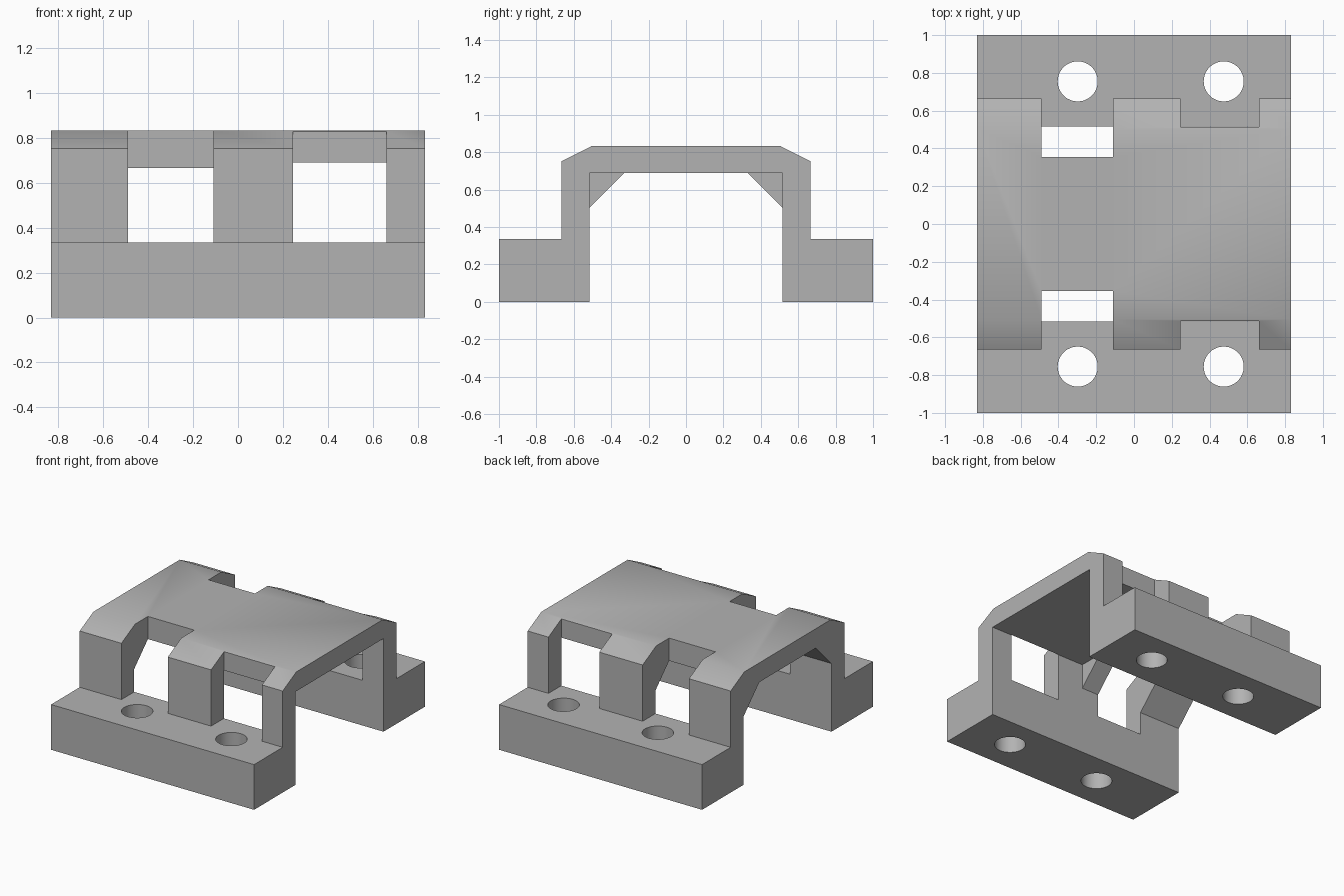
import bpy
import bmesh
import math
from mathutils import Vector

cube = bpy.data.objects.get("Cube")
if cube:
    bpy.data.objects.remove(cube, do_unlink=True)

grey = bpy.data.materials.new("plain_grey")
grey.use_nodes = True
grey.diffuse_color = (0.45, 0.45, 0.45, 1)
grey.node_tree.nodes["Principled BSDF"].inputs["Base Color"].default_value = (0.45, 0.45, 0.45, 1)

X_END = 0.832
BASE_TOP = 0.335
INNER = 0.515
OUTER = 0.665


def link(name, bm):
    bmesh.ops.recalc_face_normals(bm, faces=bm.faces)
    mesh = bpy.data.meshes.new(name)
    bm.to_mesh(mesh)
    bm.free()
    mesh.materials.append(grey)
    obj = bpy.data.objects.new(name, mesh)
    bpy.context.collection.objects.link(obj)
    return obj


def prism(name, profile, x0, x1):
    """Extrude a closed (y, z) profile along x."""
    bm = bmesh.new()
    face = bm.faces.new([bm.verts.new((x0, y, z)) for y, z in profile])
    moved = bmesh.ops.extrude_face_region(bm, geom=[face])["geom"]
    verts = [v for v in moved if isinstance(v, bmesh.types.BMVert)]
    bmesh.ops.translate(bm, vec=Vector((x1 - x0, 0, 0)), verts=verts)
    return link(name, bm)


def cylinder(name, x, y, radius):
    bm = bmesh.new()
    bmesh.ops.create_cone(bm, cap_ends=True, segments=48, radius1=radius,
                          radius2=radius, depth=2)
    bmesh.ops.translate(bm, vec=Vector((x, y, 0)), verts=bm.verts)
    return link(name, bm)


def combine(target, tool, operation):
    """Apply a boolean and discard the tool."""
    tool.hide_render = True
    mod = target.modifiers.new("boolean", "BOOLEAN")
    mod.operation = operation
    mod.solver = "EXACT"
    mod.object = tool
    bpy.ops.object.select_all(action="DESELECT")
    bpy.context.view_layer.objects.active = target
    target.select_set(True)
    bpy.ops.object.modifier_apply(modifier=mod.name)
    bpy.data.objects.remove(tool, do_unlink=True)


# Arched body with a foot rail on each side
half = [(INNER, 0.69), (INNER, 0), (1, 0), (1, BASE_TOP),
        (OUTER, BASE_TOP), (OUTER, 0.752), (0.505, 0.833)]
bracket = prism("bracket", half + [(-y, z) for y, z in reversed(half)], -X_END, X_END)

for side in (-1, 1):
    # Sloped gusset under the roof, running along part of the length
    gusset = [(INNER + 0.05, 0.455), (0.33, 0.69), (0.33, 0.72), (INNER + 0.05, 0.72)]
    gusset[0:1] = [(INNER + 0.05, 0.505), (INNER, 0.505)]
    combine(bracket, prism("gusset", [(side * y, z) for y, z in gusset], -X_END, 0.03), "UNION")

for side in (-1, 1):
    # Wall openings: a deep one that notches the roof and a shallow one
    for x0, x1, depth in ((-0.49, -0.11, 0.355), (0.245, 0.662, 0.513)):
        opening = [(depth, BASE_TOP), (1.2, BASE_TOP), (1.2, 1), (depth, 1)]
        combine(bracket, prism("opening_cutter", [(side * y, z) for y, z in opening], x0, x1), "DIFFERENCE")
    # Bolt holes through the foot rail
    for x in (-0.298, 0.475):
        combine(bracket, cylinder("hole_cutter", x, side * 0.755, 0.106), "DIFFERENCE")

# Soft roof bevels and holes, crisp corners elsewhere
bpy.ops.object.select_all(action="DESELECT")
bracket.select_set(True)
bpy.context.view_layer.objects.active = bracket
bpy.ops.object.shade_smooth_by_angle(angle=math.radians(30))
